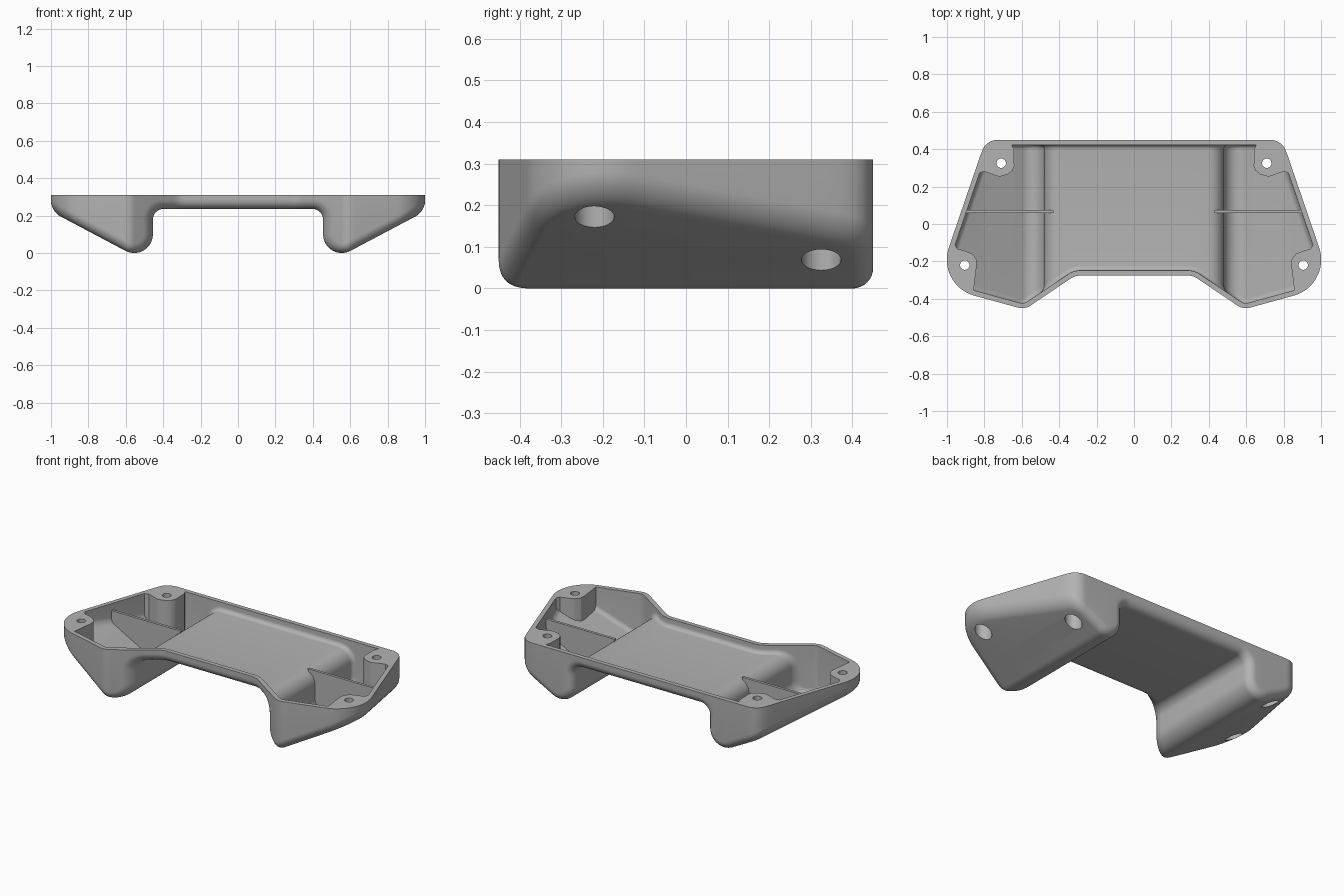
import bpy, bmesh, math
from mathutils import Vector

if "Cube" in bpy.data.objects:
    bpy.data.objects.remove(bpy.data.objects["Cube"])

TOP = 0.31
SLOPE = math.radians(27.9)

grey = bpy.data.materials.new("mid_grey")
grey.diffuse_color = (0.45, 0.45, 0.45, 1)
grey.use_nodes = True
grey.node_tree.nodes["Principled BSDF"].inputs["Base Color"].default_value = grey.diffuse_color

# Right half of the plan outline, clockwise: (x, y, corner radius)
PLAN = [(0, 0.45, 0), (0.793, 0.45, 0.09), (1.059, -0.327, 0.2),
        (0.584, -0.457, 0.08), (0.314, -0.275, 0.1), (0, -0.275, 0)]


def plan_halves(inset):
    """Inset the rounded plan; return its back and front halves sorted by x."""
    v = [Vector(p[:2]) for p in PLAN]
    dirs = [(b - a).normalized() for a, b in zip(v, v[1:])]
    nrm = [Vector((d.y, -d.x)) for d in dirs]
    pts = [v[0] + nrm[0] * inset]
    for i in range(1, len(v) - 1):
        u, w = dirs[i - 1], dirs[i]
        corner = v[i] + (nrm[i - 1] + nrm[i]) * inset / (1 + nrm[i - 1].dot(nrm[i]))
        cross = u.x * w.y - u.y * w.x
        sign = 1 if cross > 0 else -1
        r = PLAN[i][2] + sign * inset
        turn = math.acos(max(-1, min(1, u.dot(w))))
        centre = corner + (w - u).normalized() * r / math.cos(turn / 2)
        arm = corner - u * r * math.tan(turn / 2) - centre
        for k in range(33):
            a = sign * turn * k / 32
            c, s = math.cos(a), math.sin(a)
            pts.append(centre + Vector((arm.x * c - arm.y * s, arm.x * s + arm.y * c)))
    pts.append(v[-1] + nrm[-1] * inset)
    tip = max(range(len(pts)), key=lambda i: pts[i].x)
    return pts[:tip + 1], pts[tip:][::-1]


def y_at(line, x):
    for a, b in zip(line, line[1:]):
        if x <= b.x:
            return a.y + (b.y - a.y) * max(0, x - a.x) / max(b.x - a.x, 1e-9)
    return line[-1].y


def profile(e, x_tip):
    """Underside section (x, z), right half, moved e into the material."""
    pts = [(0.26 * k / 3, 0.235 + e) for k in range(3)]
    pts += [(0.26 + 0.14 * k / 12, 0.235 + e) for k in range(12)]
    for k in range(11):                                   # bridge fillet
        a = math.pi / 2 * (1 - k / 10)
        pts.append((0.40 + (0.055 + e) * math.cos(a), 0.18 + (0.055 + e) * math.sin(a)))
    for k in range(21):                                   # rounded foot
        a = math.pi + (math.pi / 2 + SLOPE) * k / 20
        pts.append((0.555 + (0.1 - e) * math.cos(a), 0.1 + (0.1 - e) * math.sin(a)))
    x0, z0 = pts[-1]
    for k in range(1, 45):                                # sloping wing
        x = x0 + (x_tip - x0) * (1 - math.cos(math.pi * k / 44)) / 2
        pts.append((x, z0 + math.tan(SLOPE) * (x - x0)))
    return pts


def finish(name, bm):
    bmesh.ops.remove_doubles(bm, verts=bm.verts, dist=1e-5)
    bmesh.ops.recalc_face_normals(bm, faces=bm.faces)
    me = bpy.data.meshes.new(name)
    bm.to_mesh(me)
    bm.free()
    me.materials.append(grey)
    ob = bpy.data.objects.new(name, me)
    bpy.context.collection.objects.link(ob)
    return ob


def loft(name, inset, raise_, r, top):
    """Solid bounded by plan and underside profile, lower edge rounded by r."""
    front, back = [], []
    for k in range(9):
        a = math.pi / 2 * k / 8
        d, e = inset + r * (1 - math.cos(a)), raise_ + r * (1 - math.sin(a))
        b_line, f_line = plan_halves(d)
        prof = profile(e, b_line[-1].x)
        f = [(x, y_at(f_line, x), z) for x, z in prof]
        b = [(x, y_at(b_line, x), z) for x, z in prof]
        if k == 0:
            front.append([(x, y, top) for x, y, z in f])
            back.append([(x, y, top) for x, y, z in b])
        front.append(f)
        back.append(b)
    rings = front + back[::-1]
    bm = bmesh.new()
    cols = []
    n = len(rings[0])
    for i in list(range(n - 1, 0, -1)) + [None] + list(range(1, n)):
        j = i or 0
        sx = -1 if len(cols) < n - 1 else 1
        cols.append([bm.verts.new((sx * ring[j][0], ring[j][1], ring[j][2])) for ring in rings])
    m = len(rings)
    for a, b in zip(cols, cols[1:]):
        for k in range(m):
            q = (k + 1) % m
            bm.faces.new((a[k], a[q], b[q], b[k]))
    bmesh.ops.dissolve_degenerate(bm, dist=1e-5, edges=bm.edges)
    return finish(name, bm)


def prism(name, pts, lo, hi, side, axis="z"):
    """Extrude a 2D outline along z (plan outline) or y (section outline)."""
    bm = bmesh.new()
    def at(p, h):
        return (side * p[0], p[1], h) if axis == "z" else (side * p[0], h, p[1])
    a = [bm.verts.new(at(p, lo)) for p in pts]
    b = [bm.verts.new(at(p, hi)) for p in pts]
    bm.faces.new(a)
    bm.faces.new(b[::-1])
    for i in range(len(pts)):
        j = (i + 1) % len(pts)
        bm.faces.new((a[i], a[j], b[j], b[i]))
    return finish(name, bm)


def cut(target, tool):
    mod = target.modifiers.new("cut", "BOOLEAN")
    mod.operation, mod.solver, mod.object = "DIFFERENCE", "EXACT", tool
    bpy.context.view_layer.objects.active = target
    bpy.ops.object.modifier_apply(modifier=mod.name)
    bpy.data.objects.remove(tool, do_unlink=True)


def circle(x, y, r, n=32):
    return [(x + r * math.cos(math.tau * k / n), y + r * math.sin(math.tau * k / n))
            for k in range(n)]


# Outer shell and the cavity that hollows it
shell = loft("tray_shell", 0, 0, 0.05, TOP)
cavity = loft("cavity_cutter", 0.027, 0.025, 0.025, 0.4)

# Screw bosses are left standing by trimming the cavity cutter
BACK_BOSS = [(0.66, 0.5), (0.655, 0.425), (0.642, 0.40), (0.64, 0.31), (0.65, 0.285),
             (0.675, 0.265), (0.72, 0.253), (0.76, 0.267), (0.80, 0.281), (0.83, 0.272),
             (0.85, 0.255), (1.1, 0.255), (1.1, 0.5)]
FRONT_BOSS = [(1.1, -0.10), (0.957, -0.11), (0.945, -0.132), (0.90, -0.145), (0.865, -0.16),
              (0.843, -0.19), (0.841, -0.22), (0.858, -0.36), (0.85, -0.375),
              (0.83, -0.39), (0.83, -0.6), (1.1, -0.6)]
for side in (-1, 1):
    for boss in (BACK_BOSS, FRONT_BOSS):
        cut(cavity, prism("boss_cutter", boss, -0.2, 0.6, side))
cut(shell, cavity)

# Screw holes with wide counterbores from below
for side in (-1, 1):
    for x, y in ((0.71, 0.325), (0.905, -0.22)):
        cut(shell, prism("bore_cutter", circle(x, y, 0.0475), -0.1, 0.25, side))
        cut(shell, prism("hole_cutter", circle(x, y, 0.025), 0.2, 0.5, side))

# Thin stiffening ribs across both side pockets
RIB = [(0.43, 0.268), (0.91, 0.268), (0.91, 0.205), (0.60, 0.035), (0.555, 0.015),
       (0.50, 0.03), (0.47, 0.07), (0.465, 0.2), (0.44, 0.235)]
ribs = [prism(n, RIB, 0.059, 0.075, s, "y") for n, s in (("left_rib", -1), ("right_rib", 1))]

# Smooth the rounded surfaces, keep rims and rib edges crisp
bpy.ops.object.select_all(action="DESELECT")
for ob in [shell] + ribs:
    ob.select_set(True)
bpy.context.view_layer.objects.active = shell
bpy.ops.object.shade_smooth_by_angle(angle=math.radians(32))
